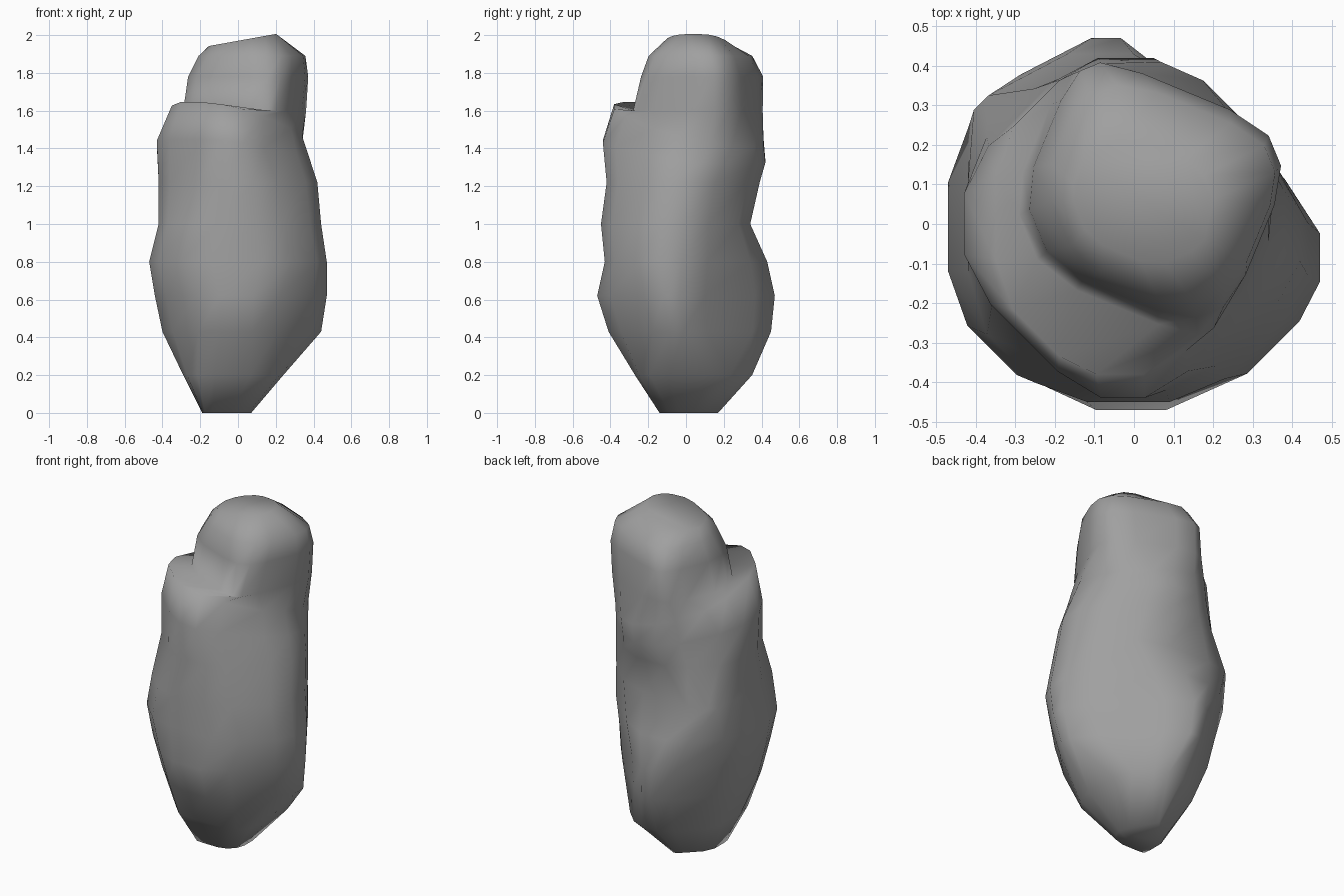
import bpy
import bmesh
from math import cos, sin, pi

cube = bpy.data.objects.get("Cube")
if cube:
    bpy.data.objects.remove(cube, do_unlink=True)

# Stone grey, the only colour
stone = bpy.data.materials.new("stone_grey")
stone.use_nodes = True
grey = (0.35, 0.35, 0.35, 1)
stone.diffuse_color = grey
stone.node_tree.nodes["Principled BSDF"].inputs["Base Color"].default_value = grey

# Each layer: height, slope along x, slope along y, then how far (in hundredths)
# its eight sides stand from the axis, anticlockwise
BODY = [
    # tapering foot
    (0.0, 0, 0, 7, 10, 17, 16, 19, 22, 14, 10),
    (0.2, 0, 0, 24, 31, 35, 31, 29, 33, 27, 29),
    (0.43, 0, 0, 44, 32, 45, 39, 40, 40, 41, 39),
    # belly and waist
    (0.62, 0, 0, 47, 33, 47, 43, 44, 45, 47, 44),
    (0.8, 0, 0, 47, 35, 43, 47, 47, 48, 43, 47),
    (1.0, 0, 0, 44, 35, 34, 49, 42, 46, 45, 44),
    (1.22, 0, 0, 42, 36, 39, 42, 42, 40, 42, 40),
    # shoulder ledge, higher at the front right
    (1.38, -.12, -.12, 38, 37, 42, 40, 43, 40, 44, 36),
    (1.53, -.22, -.22, 34, 38, 41, 39, 35, 37, 38, 32),
]
# Column layers are turned by half a side
COLUMN = [
    (1.6, 0, 0, 39, 36, 41, 31, 26, 21, 32, 30),
    (1.78, 0, 0, 40, 36, 41, 29, 23, 18, 28, 31),
    (1.89, 0, 0, 38, 33, 34, 25, 17, 15, 24, 30),
    (1.97, .18, 0, 21, 20, 21, 18, 12, 8, 12, 18),
]


def corner(sides, i, turned):
    """Point where side i meets the next side of a layer."""
    a = (i + turned / 2) * pi / 4
    b = a + pi / 4
    near, far = sides[i] / 100, sides[(i + 1) % 8] / 100
    turn = sin(b - a)
    return ((near * sin(b) - far * sin(a)) / turn,
            (far * cos(a) - near * cos(b)) / turn)


def add_layer(bm, turned, height, slope_x, slope_y, *sides):
    """Ring of sixteen points: the eight sides with their corners cut off."""
    corners = [corner(sides, i, turned) for i in range(8)]
    points = []
    for i in range(8):
        (px, py), (qx, qy) = corners[i - 1], corners[i]
        for t in (0.22, 0.78):
            points.append((px + (qx - px) * t, py + (qy - py) * t))
    if turned:
        points = points[-1:] + points[:-1]
    return [bm.verts.new((x, y, height + slope_x * x + slope_y * y)) for x, y in points]


# Boulder: skin the layers, then close the foot and the crown
bm = bmesh.new()
rings = [add_layer(bm, False, *layer) for layer in BODY]
rings += [add_layer(bm, True, *layer) for layer in COLUMN]
for low, high in zip(rings, rings[1:]):
    for i in range(len(low)):
        j = (i + 1) % len(low)
        bm.faces.new((low[i], low[j], high[j], high[i]))
bm.faces.new(reversed(rings[0]))
bm.faces.new(rings[-1])
bmesh.ops.recalc_face_normals(bm, faces=bm.faces)
for face in bm.faces:
    face.smooth = True

mesh = bpy.data.meshes.new("boulder")
bm.to_mesh(mesh)
bm.free()
mesh.materials.append(stone)
boulder = bpy.data.objects.new("boulder", mesh)
bpy.context.collection.objects.link(boulder)
